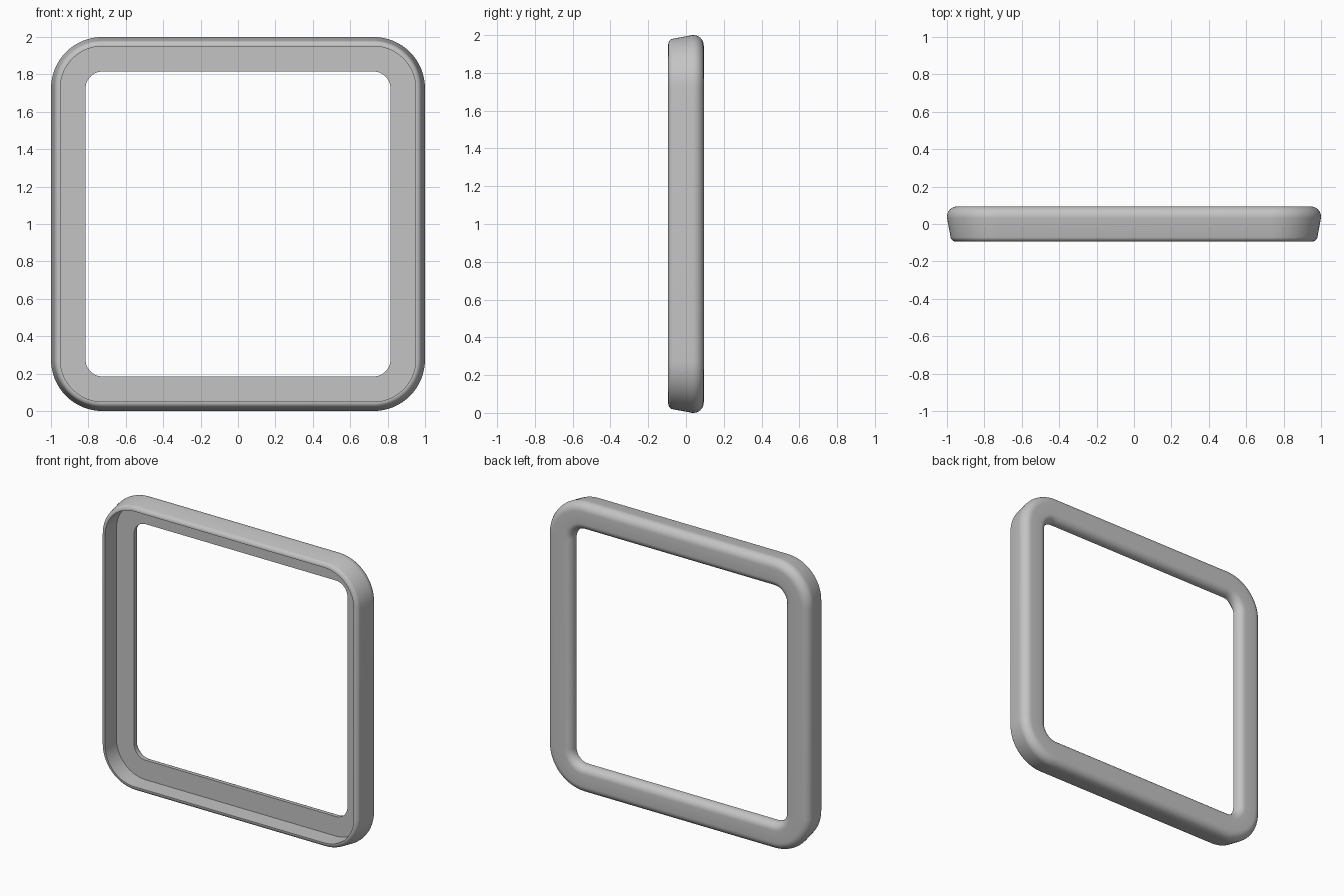
import bpy, bmesh
from math import sin, cos, pi, radians

cube = bpy.data.objects.get("Cube")
if cube:
    bpy.data.objects.remove(cube, do_unlink=True)

CORNER = 0.725      # corner arc centre; every contour is concentric with it
HALF = 0.094        # half the depth of the frame
SEGS = 16           # segments per corner


def fillet(cx, cy, radius, start, end, steps=8):
    """Arc of (distance from centre, y) points, angles in degrees."""
    pts = []
    for i in range(steps + 1):
        a = radians(start + (end - start) * i / steps)
        pts.append((cx + radius * cos(a), cy + radius * sin(a)))
    return pts


# Cross-section: recessed wall and floor, rounded back, tapered outside, lip
profile = [(0.95, -HALF), (0.95, 0.03), (0.815, 0.03)]
profile += fillet(0.865, HALF - 0.05, 0.05, 180, 90)
profile += fillet(0.945, HALF - 0.055, 0.055, 90, -8)
profile += fillet(0.953, -HALF + 0.028, 0.028, -8, -90)


def ring(dist, y):
    """Rounded-square contour at a given distance from the centre."""
    r = dist - CORNER
    pts = []
    for q, (sx, sz) in enumerate([(1, 1), (-1, 1), (-1, -1), (1, -1)]):
        for i in range(SEGS + 1):
            a = (q + i / SEGS) * pi / 2
            pts.append((sx * CORNER + r * cos(a), y, 1 + sz * CORNER + r * sin(a)))
    return pts


# Sweep the cross-section around the frame
bm = bmesh.new()
rings = [[bm.verts.new(p) for p in ring(d, y)] for d, y in profile]
for k, a in enumerate(rings):
    b = rings[(k + 1) % len(rings)]
    for i in range(len(a)):
        j = (i + 1) % len(a)
        bm.faces.new((a[i], a[j], b[j], b[i]))
bmesh.ops.remove_doubles(bm, verts=bm.verts, dist=0.0001)
bmesh.ops.recalc_face_normals(bm, faces=bm.faces)

mesh = bpy.data.meshes.new("square_frame")
bm.to_mesh(mesh)
bm.free()
frame = bpy.data.objects.new("square_frame", mesh)
bpy.context.collection.objects.link(frame)

# Plain grey material
grey = bpy.data.materials.new("light_grey")
grey.use_nodes = True
colour = (0.55, 0.55, 0.55, 1)
grey.diffuse_color = colour
grey.node_tree.nodes["Principled BSDF"].inputs["Base Color"].default_value = colour
mesh.materials.append(grey)

# Smooth rounding with crisp recess edges
bpy.ops.object.select_all(action="DESELECT")
frame.select_set(True)
bpy.context.view_layer.objects.active = frame
bpy.ops.object.shade_smooth_by_angle(angle=radians(35))
